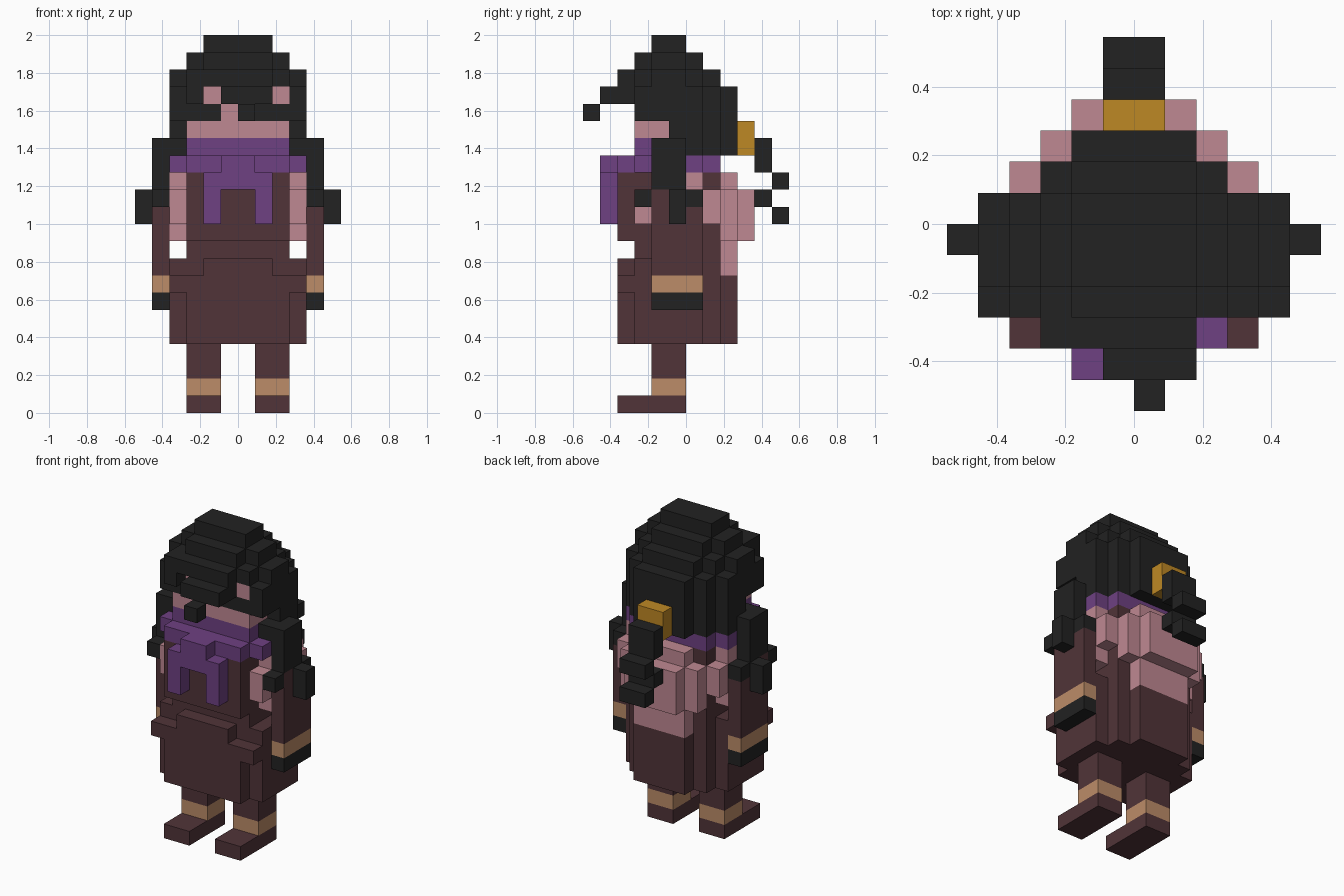
import bpy
import bmesh
from math import radians
from mathutils import Vector

cube = bpy.data.objects.get("Cube")
if cube:
    bpy.data.objects.remove(cube, do_unlink=True)

UNIT = 2 / 22          # edge length of one block
cells = {}             # grid cell -> part name
part_colour = {}       # part name -> material


def material(name, rgb):
    mat = bpy.data.materials.new(name)
    mat.use_nodes = True
    colour = (*rgb, 1)
    mat.diffuse_color = colour
    bsdf = mat.node_tree.nodes["Principled BSDF"]
    bsdf.inputs["Base Color"].default_value = colour
    bsdf.inputs["Roughness"].default_value = 0.9
    return mat


def block(part, x, y, z):
    """Fill a box of grid cells; later parts replace earlier ones."""
    for i in range(*x):
        for j in range(*y):
            for k in range(*z):
                cells[i, j, k] = part


def centred(part, half, y, z):
    block(part, (-half, half), y, z)


def pair(part, x, y, z):
    block(part, x, y, z)
    block(part, (-x[1], -x[0]), y, z)


black = material("black", (0.016, 0.016, 0.016))
brown = material("dark brown", (0.082, 0.034, 0.040))
pink = material("pink", (0.52, 0.246, 0.287))
purple = material("purple", (0.156, 0.052, 0.223))
gold = material("gold", (0.515, 0.246, 0.018))
tan = material("tan", (0.503, 0.262, 0.138))

part_colour.update(
    feet=brown, ankle_bands=tan, legs=brown, skirt=brown, torso=brown,
    sleeves=pink, back_cape=pink, arms=brown, cuffs=tan, gloves=black,
    scarf=purple, face=pink, hair=black, hair_locks=black,
    hair_clip=gold, ponytail=black)

# Legs
pair("feet", x=(1, 3), y=(-4, 0), z=(0, 1))
pair("ankle_bands", x=(1, 3), y=(-2, 0), z=(1, 2))
pair("legs", x=(1, 3), y=(-2, 0), z=(2, 4))

# Skirt with stepped corners and an apron front
centred("skirt", half=4, y=(-3, 1), z=(4, 9))
centred("skirt", half=3, y=(1, 2), z=(4, 9))
centred("skirt", half=2, y=(2, 3), z=(4, 8))
centred("skirt", half=3, y=(-4, -3), z=(4, 7))
centred("skirt", half=4, y=(-4, -3), z=(7, 8))
centred("skirt", half=2, y=(-4, -3), z=(8, 9))

# Torso and rounded sleeves
centred("torso", half=3, y=(-3, 2), z=(9, 14))
centred("torso", half=3, y=(-4, -3), z=(10, 14))
pair("sleeves", x=(3, 4), y=(-2, 1), z=(10, 14))
pair("sleeves", x=(3, 4), y=(-3, 2), z=(11, 13))

# Cape on the back
centred("back_cape", half=2, y=(2, 3), z=(8, 14))
centred("back_cape", half=3, y=(2, 3), z=(10, 13))
centred("back_cape", half=2, y=(3, 4), z=(10, 13))

# Arms
pair("arms", x=(4, 5), y=(-2, 1), z=(8, 13))
pair("cuffs", x=(4, 5), y=(-2, 1), z=(7, 8))
pair("gloves", x=(4, 5), y=(-2, 1), z=(6, 7))

# Scarf with a knot and two hanging ends
centred("scarf", half=4, y=(-3, 1), z=(14, 15))
centred("scarf", half=3, y=(-4, 2), z=(14, 15))
centred("scarf", half=3, y=(-3, 1), z=(15, 16))
centred("scarf", half=1, y=(-5, -4), z=(14, 15))
centred("scarf", half=2, y=(-5, -4), z=(13, 14))
pair("scarf", x=(1, 2), y=(-5, -4), z=(11, 13))

# Hair cap, layer by layer
centred("hair", half=2, y=(-2, 0), z=(21, 22))
centred("hair", half=3, y=(-2, 0), z=(20, 21))
centred("hair", half=2, y=(-3, 1), z=(20, 21))
centred("hair", half=4, y=(-2, 0), z=(19, 20))
centred("hair", half=3, y=(-3, 1), z=(19, 20))
centred("hair", half=2, y=(1, 2), z=(19, 20))
centred("hair", half=4, y=(-3, 1), z=(17, 19))
centred("hair", half=4, y=(-1, 1), z=(16, 17))
centred("hair", half=3, y=(1, 2), z=(15, 19))
centred("hair", half=2, y=(2, 3), z=(15, 19))

# Face below and between the fringe
centred("face", half=3, y=(-3, -1), z=(16, 17))
block("face", x=(-1, 0), y=(-3, -2), z=(17, 18))
block("face", x=(-2, -1), y=(-3, -2), z=(18, 19))
block("face", x=(2, 3), y=(-3, -2), z=(18, 19))

# Fringe and forehead curl
block("hair", x=(-3, 2), y=(-4, -3), z=(19, 20))
block("hair", x=(-3, -2), y=(-4, -3), z=(18, 19))
block("hair", x=(-1, 2), y=(-5, -3), z=(18, 19))
block("hair", x=(0, 1), y=(-6, -5), z=(17, 18))

# Side locks falling over the shoulders
pair("hair_locks", x=(3, 4), y=(-2, 1), z=(15, 16))
pair("hair_locks", x=(4, 5), y=(-2, 0), z=(13, 16))
pair("hair_locks", x=(4, 5), y=(-1, 1), z=(12, 13))
pair("hair_locks", x=(4, 5), y=(-3, -2), z=(12, 13))
pair("hair_locks", x=(5, 6), y=(-1, 0), z=(11, 13))

# Clip and zigzag ponytail
centred("hair_clip", half=1, y=(3, 4), z=(15, 17))
centred("ponytail", half=1, y=(4, 5), z=(14, 16))
centred("ponytail", half=1, y=(5, 6), z=(13, 14))
centred("ponytail", half=1, y=(4, 5), z=(12, 13))
centred("ponytail", half=1, y=(5, 6), z=(11, 12))


def build(part):
    """Turn the exposed sides of a part's cells into one clean mesh."""
    bm = bmesh.new()
    for cell in [c for c, owner in cells.items() if owner == part]:
        for axis in range(3):
            for sign in (-1, 1):
                normal = Vector((0, 0, 0))
                normal[axis] = sign
                if tuple(int(a + b) for a, b in zip(cell, normal)) in cells:
                    continue
                u, v = Vector((0, 0, 0)), Vector((0, 0, 0))
                u[(axis + 1) % 3] = v[(axis + 2) % 3] = 0.5
                mid = Vector(cell) + Vector((0.5, 0.5, 0.5)) + normal / 2
                ring = [mid - u - v, mid + u - v, mid + u + v, mid - u + v]
                if sign < 0:
                    ring.reverse()
                bm.faces.new([bm.verts.new(p * UNIT) for p in ring])
    bmesh.ops.remove_doubles(bm, verts=bm.verts, dist=UNIT / 100)
    bmesh.ops.dissolve_limit(bm, angle_limit=radians(1),
                             verts=bm.verts, edges=bm.edges)
    mesh = bpy.data.meshes.new(part)
    bm.to_mesh(mesh)
    bm.free()
    mesh.materials.append(part_colour[part])
    bpy.context.collection.objects.link(bpy.data.objects.new(part, mesh))


for name in part_colour:
    build(name)
